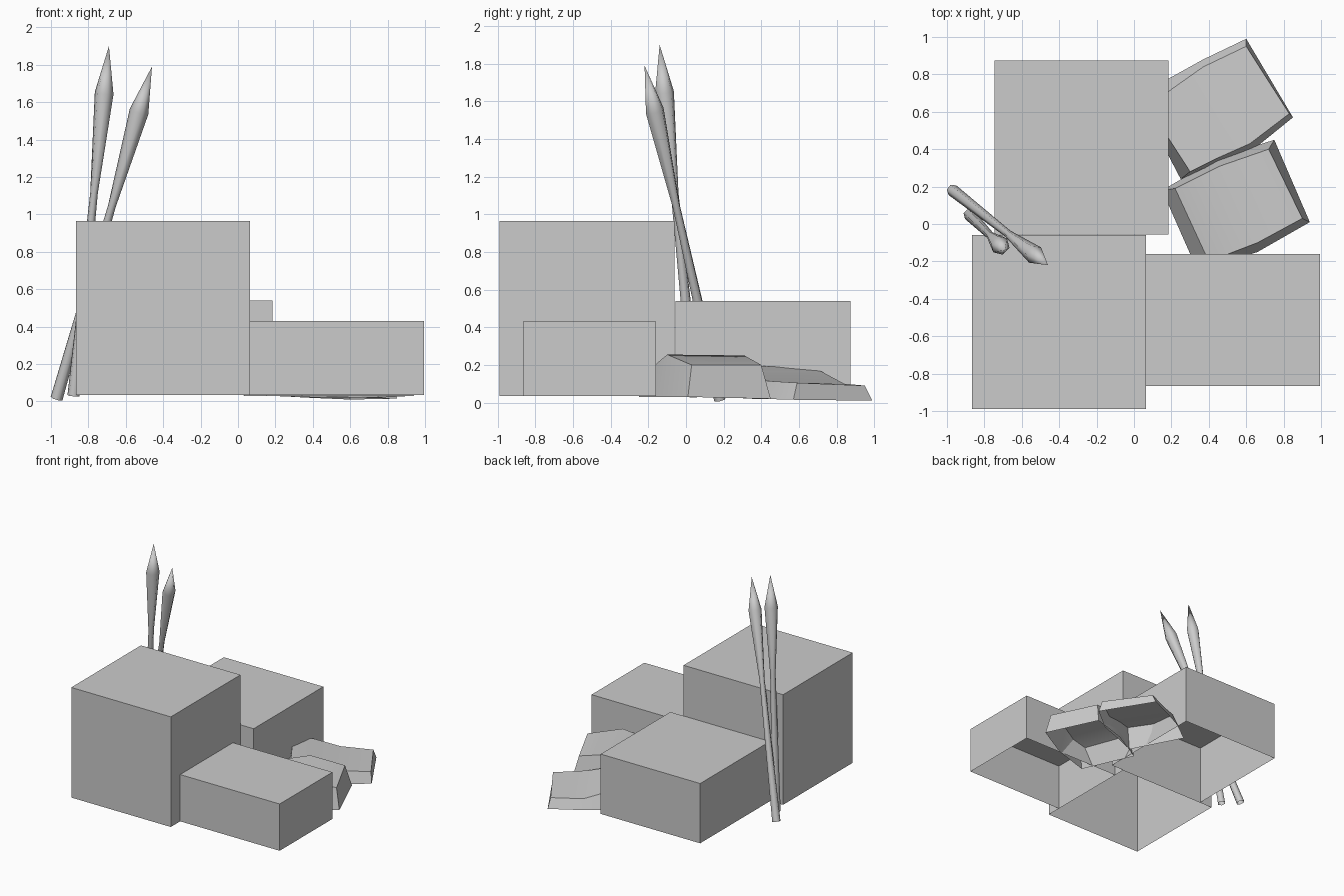
import bpy, math
from mathutils import Vector

if "Cube" in bpy.data.objects:
    bpy.data.objects.remove(bpy.data.objects["Cube"])

grey = bpy.data.materials.new("stone grey")
grey.diffuse_color = (0.6, 0.6, 0.6, 1)
grey.use_nodes = True
grey.node_tree.nodes["Principled BSDF"].inputs["Base Color"].default_value = grey.diffuse_color


def make(name, verts, faces, smooth=None):
    me = bpy.data.meshes.new(name)
    me.from_pydata(verts, [], faces)
    me.materials.append(grey)
    ob = bpy.data.objects.new(name, me)
    bpy.context.collection.objects.link(ob)
    bpy.ops.object.select_all(action='DESELECT')
    ob.select_set(True)
    bpy.context.view_layer.objects.active = ob
    if smooth:
        bpy.ops.object.shade_smooth_by_angle(angle=math.radians(smooth))
    return ob


def open_block(name, x0, x1, y0, y1, z1, z0=0.035):
    """Box without a floor."""
    v = [(x, y, z) for z in (z0, z1) for x, y in ((x0, y0), (x1, y0), (x1, y1), (x0, y1))]
    f = [(i, (i + 1) % 4, (i + 1) % 4 + 4, i + 4) for i in range(4)] + [(4, 5, 6, 7)]
    make(name, v, f)


def slab(name, sections):
    """Bent open shell; each section is bottom back, top back, top front, bottom front."""
    v = [p for s in sections for p in s]
    n = len(sections)
    f = [(4 * i + k, 4 * i + 4 + k, 4 * i + 5 + k, 4 * i + 1 + k)
         for i in range(n - 1) for k in range(3)]
    e = 4 * n - 4
    f += [(0, 1, 2, 3), (e + 3, e + 2, e + 1, e)]
    make(name, v, f, 30)


def reed(name, base, tip, profile, sides=6):
    """Tapered stalk: profile holds (fraction along, radius)."""
    a, b = Vector(base), Vector(tip)
    q = (b - a).to_track_quat('Z', 'Y')
    v, f = [], []
    for t, r in profile:
        for k in range(sides):
            w = 2 * math.pi * k / sides
            v.append(a.lerp(b, t) + q @ Vector((r * math.cos(w), r * math.sin(w), 0)))
    for i in range(len(profile) - 1):
        for k in range(sides):
            m = (k + 1) % sides
            f.append((i * sides + k, i * sides + m, (i + 1) * sides + m, (i + 1) * sides + k))
    v.append(b)
    last = (len(profile) - 1) * sides
    f += [(last + k, last + (k + 1) % sides, len(v) - 1) for k in range(sides)]
    make(name, v, f, 62)


# Three stone blocks, open underneath
open_block("tall_block", -0.865, 0.065, -0.99, -0.06, 0.965)
open_block("middle_block", -0.745, 0.185, -0.055, 0.875, 0.54)
open_block("low_block", 0.065, 0.995, -0.865, -0.16, 0.43)

# Two bent flat stones
slab("near_stone", [
    [(0.15, 0.18, 0.03), (0.22, 0.19, 0.19), (0.40, -0.20, 0.17), (0.34, -0.25, 0.03)],
    [(0.45, 0.355, 0.02), (0.46, 0.31, 0.25), (0.66, -0.10, 0.255), (0.66, -0.15, 0.03)],
    [(0.75, 0.45, 0.02), (0.72, 0.40, 0.20), (0.90, 0.03, 0.20), (0.94, 0.01, 0.03)]])
slab("far_stone", [
    [(0.03, 0.66, 0.03), (0.08, 0.62, 0.19), (0.30, 0.28, 0.195), (0.25, 0.24, 0.03)],
    [(0.19, 0.78, 0.03), (0.20, 0.72, 0.165), (0.44, 0.35, 0.165), (0.42, 0.31, 0.03)],
    [(0.37, 0.88, 0.02), (0.37, 0.84, 0.10), (0.62, 0.43, 0.115), (0.64, 0.40, 0.02)],
    [(0.60, 0.99, 0.01), (0.60, 0.95, 0.09), (0.83, 0.59, 0.105), (0.85, 0.57, 0.015)]])

# Two reeds
shape = [(0, 0.033), (0.58, 0.021), (0.865, 0.052)]
reed("leaning_reed", (-0.97, 0.18, 0.015), (-0.46, -0.22, 1.79), shape)
reed("upright_reed", (-0.88, 0.05, 0.03), (-0.69, -0.14, 1.9), shape)
